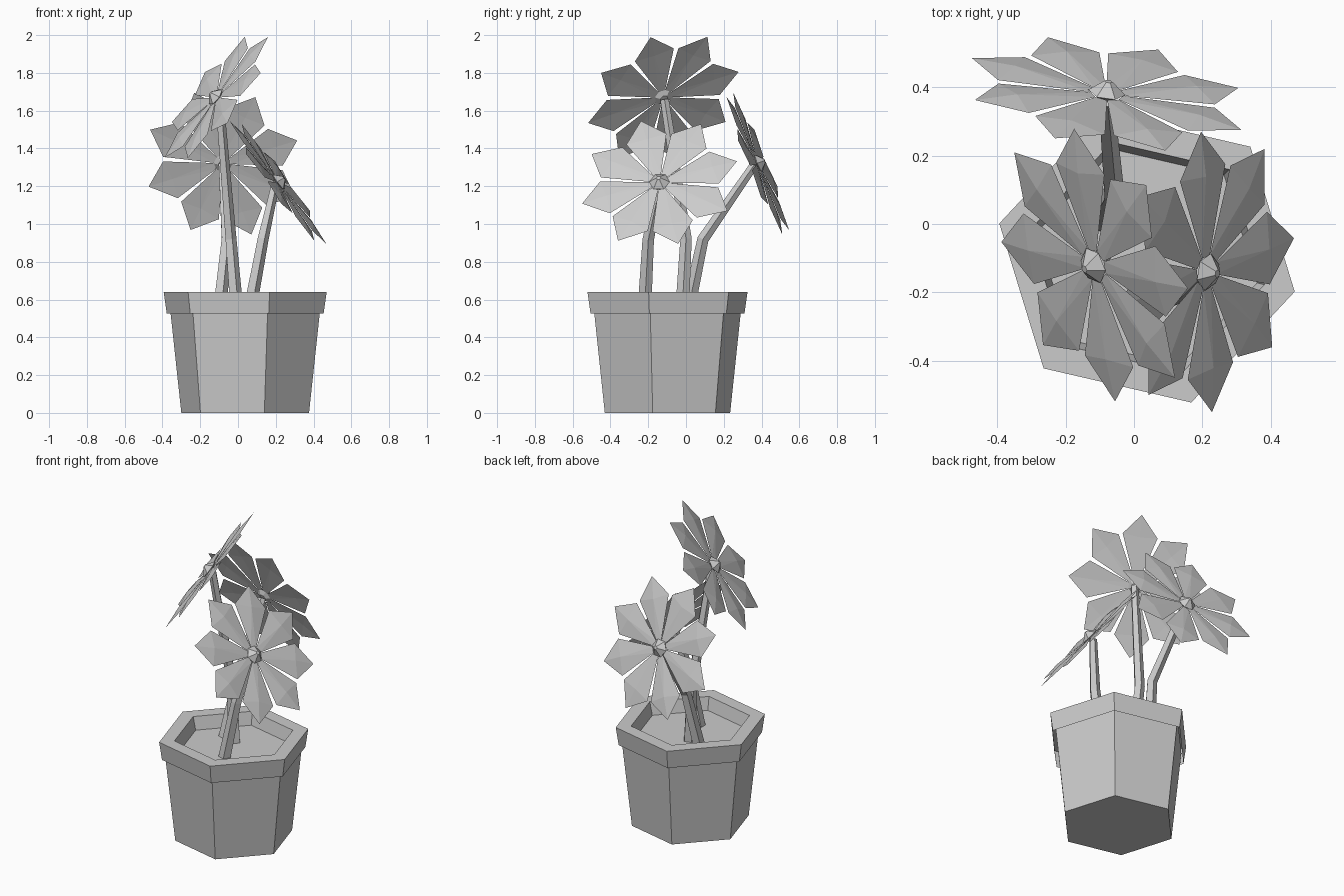
import bpy, bmesh
from math import sin, cos, radians, tau
from mathutils import Vector, Matrix

cube = bpy.data.objects.get("Cube")
if cube:
    bpy.data.objects.remove(cube, do_unlink=True)

grey = bpy.data.materials.new("plain grey")
grey.use_nodes = True
COLOR = (0.6, 0.6, 0.6, 1)
grey.diffuse_color = COLOR
grey.node_tree.nodes["Principled BSDF"].inputs["Base Color"].default_value = COLOR


def finish(bm, name):
    bmesh.ops.recalc_face_normals(bm, faces=bm.faces)
    mesh = bpy.data.meshes.new(name)
    bm.to_mesh(mesh)
    bm.free()
    mesh.materials.append(grey)
    obj = bpy.data.objects.new(name, mesh)
    bpy.context.collection.objects.link(obj)


def skin_rings(bm, rings, cap_start=True, cap_end=True):
    """Bridge equal rings of points and cap the chosen ends."""
    rows = [[bm.verts.new(p) for p in ring] for ring in rings]
    n = len(rows[0])
    for a, b in zip(rows, rows[1:]):
        for i in range(n):
            j = (i + 1) % n
            bm.faces.new((a[i], a[j], b[j], b[i]))
    if cap_start:
        bm.faces.new(rows[0][::-1])
    if cap_end:
        bm.faces.new(rows[-1])


def ring(center, radius, sides, turn=0, u=Vector((1, 0, 0)), v=Vector((0, 1, 0))):
    angles = [turn + tau * i / sides for i in range(sides)]
    return [center + radius * (cos(a) * u + sin(a) * v) for a in angles]


def hex_rings(profile):
    return [ring(Vector((0.038, -0.098, z)), r, 6, radians(-13)) for r, z in profile]


# Hexagonal pot wall, running up behind the rim
bm = bmesh.new()
skin_rings(bm, hex_rings([(0.347, 0), (0.405, 0.525), (0.412, 0.59)]), cap_end=False)
finish(bm, "pot_wall")

# Rim band, inner wall and soil
bm = bmesh.new()
skin_rings(bm, hex_rings([(0.426, 0.525), (0.443, 0.64), (0.352, 0.64), (0.33, 0.56)]),
           cap_start=False)
finish(bm, "pot_rim_and_soil")


# Petal: thin pointed leaf with a slightly raised middle, along +x
def add_petal(bm, matrix):
    outline = [(0.045, -0.018), (0.3, -0.11), (0.425, 0), (0.3, 0.11), (0.045, 0.018)]
    edge = [bm.verts.new(matrix @ Vector((x, y, 0))) for x, y in outline]
    for height in (0.012, 0.004):
        peak = bm.verts.new(matrix @ Vector((0.29, 0, height)))
        for a, b in zip(edge, edge[1:] + edge[:1]):
            bm.faces.new((a, b, peak))


def build_flower(name, center, normal, offset):
    n = Vector(normal).normalized()
    u = Vector((0, 0, 1)).cross(n).normalized()
    v = n.cross(u)
    place = Matrix.Translation(center) @ Matrix((u, v, n)).transposed().to_4x4()
    bm = bmesh.new()
    for i in range(8):
        add_petal(bm, place @ Matrix.Rotation(radians(offset + 45 * i), 4, "Z"))
    finish(bm, name + "_petals")
    # Faceted heart
    bm = bmesh.new()
    c = Vector(center)
    skin_rings(bm, [ring(c + n * h, r, 6, 0, u, v)
                    for r, h in ((0.022, -0.015), (0.055, 0.005), (0.012, 0.04))])
    finish(bm, name + "_heart")


def build_stem(name, points):
    pts = [Vector(p) for p in points]
    rings = []
    for i, p in enumerate(pts):
        t = (pts[min(i + 1, 2)] - pts[max(i - 1, 0)]).normalized()
        u = Vector((0, 1, 0)).cross(t).normalized()
        rings.append(ring(p, (0.038, 0.032, 0.024)[i], 5, 0, u, t.cross(u)))
    bm = bmesh.new()
    skin_rings(bm, rings)
    finish(bm, name)


# Three flowers: centre, facing, petal turn, lower stem points
FLOWERS = {
    "left_flower": ((0.212, -0.14, 1.22), (0.8, -0.13, 0.59), 19,
                    [(0.06, -0.22, 0.55), (0.13, -0.2, 0.92)]),
    "tall_flower": ((-0.115, -0.12, 1.67), (-0.755, -0.31, 0.58), 22,
                    [(-0.01, -0.02, 0.55), (-0.04, 0, 0.92)]),
    "back_flower": ((-0.08, 0.38, 1.32), (0.13, 0.92, 0.37), 27,
                    [(-0.1, 0.01, 0.55), (-0.06, 0.09, 0.92)]),
}
for name, (center, normal, offset, path) in FLOWERS.items():
    build_flower(name, center, normal, offset)
    end = Vector(center) - Vector(normal) * 0.02
    build_stem(name + "_stem", path + [end])
